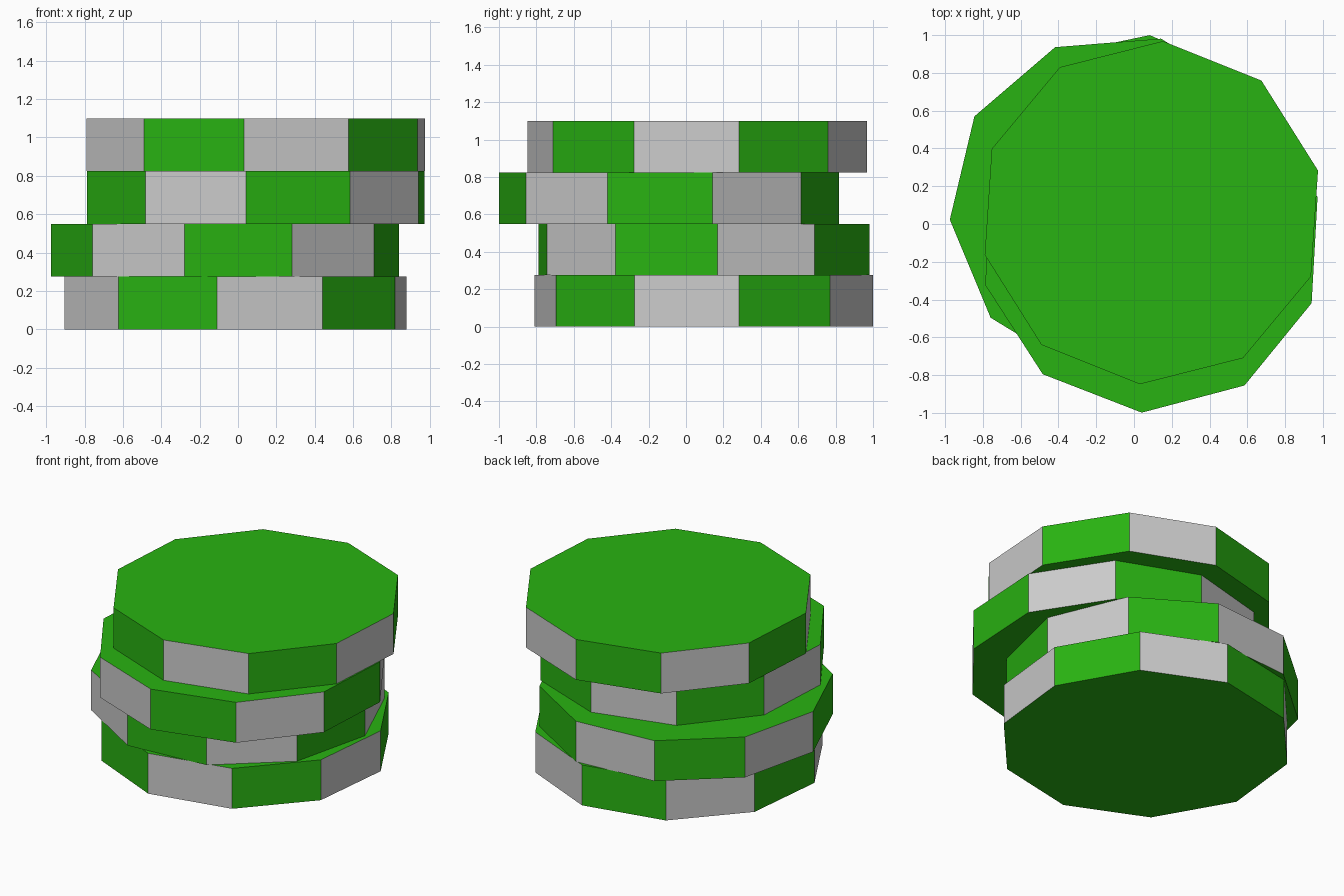
import bpy, bmesh
from math import radians, cos, sin

if "Cube" in bpy.data.objects:
    bpy.data.objects.remove(bpy.data.objects["Cube"])

SIDES, RADIUS, THICK = 10, 0.91, 0.275

green = bpy.data.materials.new("chip_green")
green.diffuse_color = (0.022, 0.448, 0.006, 1)
green.use_nodes = True
green.node_tree.nodes["Principled BSDF"].inputs["Base Color"].default_value = green.diffuse_color
grey = bpy.data.materials.new("chip_grey")
grey.diffuse_color = (0.8, 0.8, 0.8, 1)
grey.use_nodes = True
grey.node_tree.nodes["Principled BSDF"].inputs["Base Color"].default_value = grey.diffuse_color


def chip(name, level, cx, cy, start, first_grey):
    """Ten-sided disc with green caps and alternating green and grey rim faces."""
    bm = bmesh.new()
    rings = []
    for z in (0, THICK):
        rings.append([bm.verts.new((RADIUS * cos(radians(start + 36 * k)),
                                    RADIUS * sin(radians(start + 36 * k)), z))
                      for k in range(SIDES)])
    low, high = rings
    bm.faces.new(low[::-1])
    bm.faces.new(high)
    for k in range(SIDES):
        n = (k + 1) % SIDES
        face = bm.faces.new((low[k], low[n], high[n], high[k]))
        face.material_index = int((k % 2 == 0) == first_grey)
    mesh = bpy.data.meshes.new(name)
    bm.to_mesh(mesh)
    bm.free()
    mesh.materials.append(green)
    mesh.materials.append(grey)
    obj = bpy.data.objects.new(name, mesh)
    obj.location = (cx, cy, level * THICK)
    bpy.context.collection.objects.link(obj)


# Loosely stacked chips: level, centre x, centre y, first corner angle, rim order
chip("chip_bottom", 0, -0.013, 0.095, -96.1, True)
chip("chip_lower", 1, -0.068, 0.096, -103.4, False)
chip("chip_upper", 2, 0.092, -0.09, -93.2, False)
chip("chip_top", 3, 0.092, 0.06, -93.8, True)
